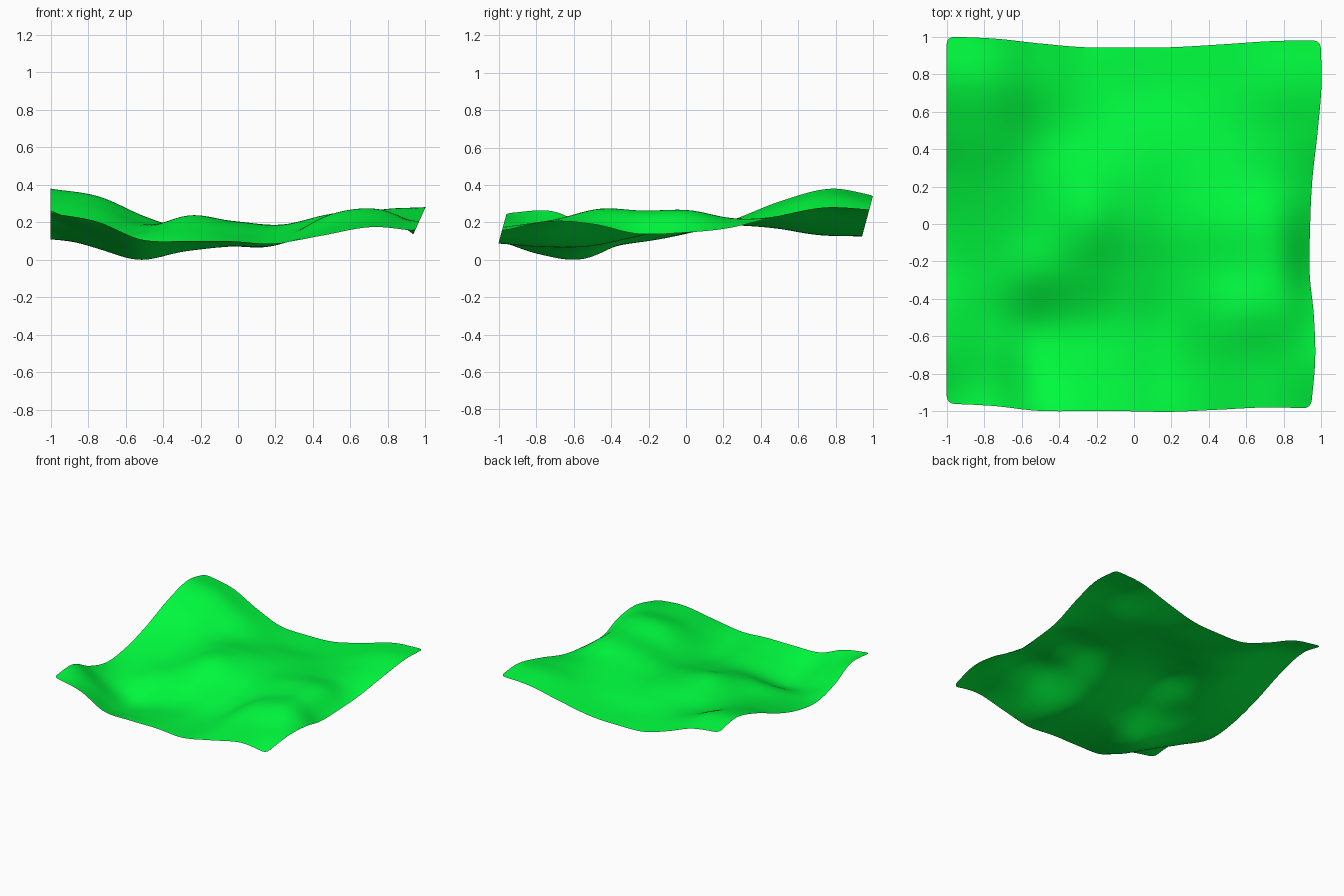
import bpy, bmesh, math

if "Cube" in bpy.data.objects:
    bpy.data.objects.remove(bpy.data.objects["Cube"])

# Coarse heights in hundredths: rows run front to back, columns left to right
HEIGHTS = [
    (25.5, 21, 11.5, 10.5, 10.5, 9.3, 13.5, 18, 16),
    (26.5, 14, 3.5, 6.5, 8.2, 8, 18, 21.5, 21),
    (17, 7, 1, 5.5, 8, 9, 24.5, 27.5, 19.5),
    (11.5, 9.5, 13, 15.5, 13.5, 13.5, 23, 26.5, 14.5),
    (14, 14, 16, 24, 20, 18.7, 25, 26.5, 15),
    (21.5, 20.5, 18.8, 22.5, 21, 19, 22, 22.5, 17.5),
    (32, 28.7, 20.5, 18.5, 18, 17.5, 20, 23.5, 23.8),
    (38.5, 34.5, 24, 16.5, 14, 14.5, 19.5, 27, 28.5),
    (35, 31, 21.5, 14, 13, 14, 19.5, 26, 27.5),
]
STEPS = 96
CORNER = 0.04


def spline(values, t):
    """Smooth curve through evenly spaced values, t from 0 to 1."""
    p = [2 * values[0] - values[1], *values, 2 * values[-1] - values[-2]]
    s = t * (len(values) - 1)
    i = min(int(s), len(values) - 2)
    f = s - i
    a, b, c, d = p[i:i + 4]
    return b + 0.5 * f * (c - a + f * (2*a - 5*b + 4*c - d + f * (3*(b - c) + d - a)))


def round_corner(x, y):
    """Bend the square's corners into small arcs."""
    inner = 1 - CORNER
    a, b = abs(x) - inner, abs(y) - inner
    if a <= 0 or b <= 0:
        return x, y
    k = max(a, b) / math.hypot(a, b)
    return math.copysign(inner + a * k, x), math.copysign(inner + b * k, y)


# Square sheet, lifted to the terrain heights
bm = bmesh.new()
bmesh.ops.create_grid(bm, x_segments=STEPS, y_segments=STEPS, size=1)
for v in bm.verts:
    x, y = round_corner(v.co.x, v.co.y)
    u, w = (x + 1) / 2, (y + 1) / 2
    z = spline([spline(row, u) for row in HEIGHTS], w) / 100
    # Edges lean with the height
    v.co = (-1 + u * (1.94 + 0.45 * (z - 0.15)), 0.967 * y + 0.27 * (z - 0.225), z)

# Soften the relief, then rest the lowest point on the ground
for _ in range(4):
    bmesh.ops.smooth_vert(bm, verts=[v for v in bm.verts if not v.is_boundary],
                          factor=0.5, use_axis_z=True)
low = min(v.co.z for v in bm.verts)
for v in bm.verts:
    v.co.z -= low
for f in bm.faces:
    f.smooth = True

mesh = bpy.data.meshes.new("grass_terrain")
bm.to_mesh(mesh)
bm.free()
terrain = bpy.data.objects.new("grass_terrain", mesh)
bpy.context.collection.objects.link(terrain)

# Bright green grass
grass = bpy.data.materials.new("grass_green")
grass.diffuse_color = (0.0, 1.0, 0.05, 1)
grass.use_nodes = True
grass.node_tree.nodes["Principled BSDF"].inputs["Base Color"].default_value = grass.diffuse_color
mesh.materials.append(grass)
